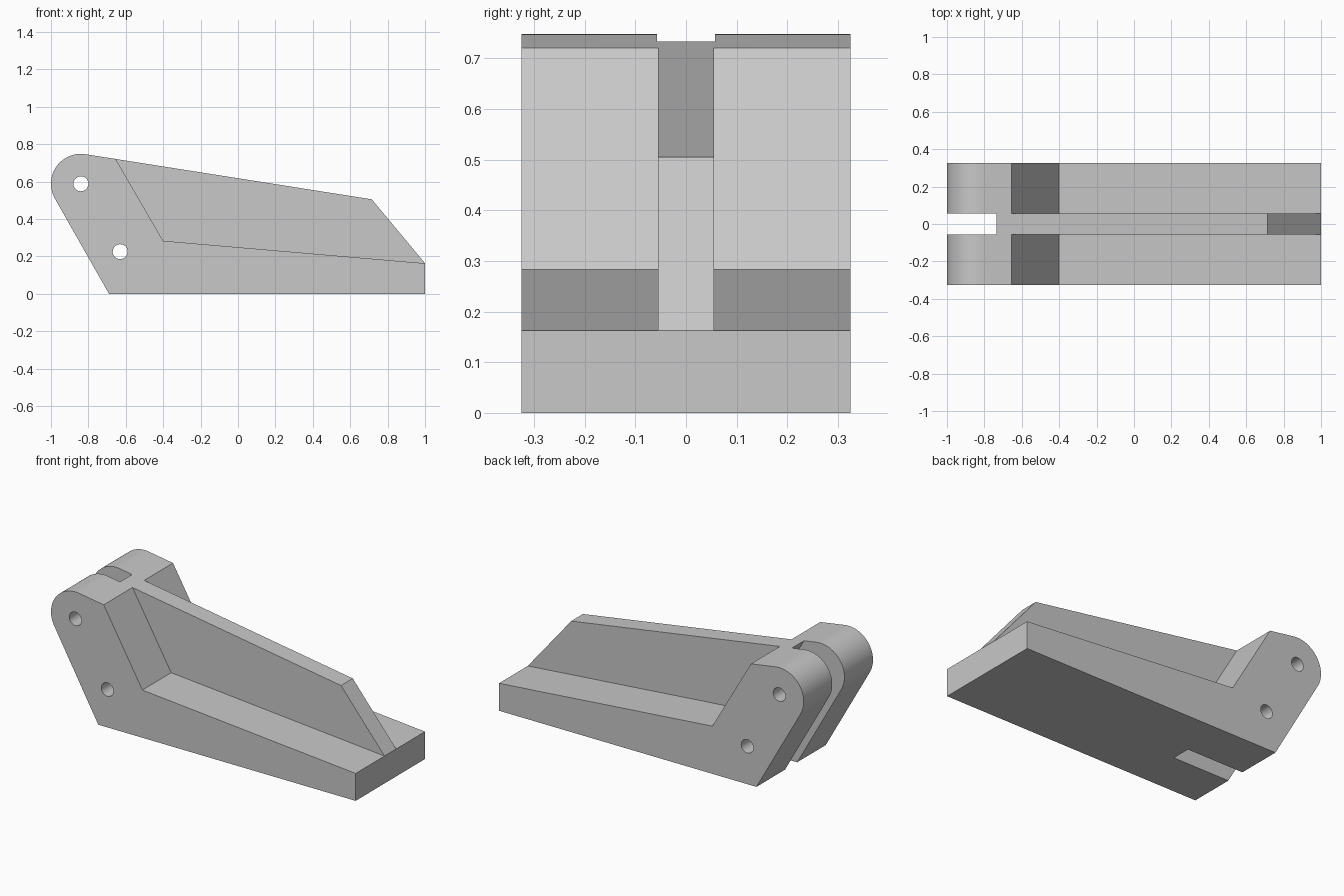
import bpy, bmesh
from math import cos, sin, radians

old = bpy.data.objects.get("Cube")
if old:
    bpy.data.objects.remove(old, do_unlink=True)

HALF_DEPTH = 0.325
FIN = 0.055
PIVOT = (-0.84, 0.588)
LOWER_HOLE = (-0.63, 0.225)
HOLE_RADIUS = 0.04
RADIUS = 0.16

grey = bpy.data.materials.new("plain grey")
grey.use_nodes = True
colour = (0.58, 0.58, 0.58, 1)
grey.diffuse_color = colour
grey.node_tree.nodes["Principled BSDF"].inputs["Base Color"].default_value = colour


def arc(centre, radius, start, end, steps):
    angles = [radians(start + (end - start) * i / steps) for i in range(steps + 1)]
    return [(centre[0] + radius * cos(a), centre[1] + radius * sin(a)) for a in angles]


def prism(name, outline, y0, y1):
    """Extrude an x-z outline from y0 to y1."""
    bm = bmesh.new()
    face = bm.faces.new([bm.verts.new((x, y0, z)) for x, z in outline])
    top = bmesh.ops.extrude_face_region(bm, geom=[face])["geom"]
    moved = [v for v in top if isinstance(v, bmesh.types.BMVert)]
    bmesh.ops.translate(bm, verts=moved, vec=(0, y1 - y0, 0))
    bmesh.ops.recalc_face_normals(bm, faces=bm.faces)
    mesh = bpy.data.meshes.new(name)
    bm.to_mesh(mesh)
    bm.free()
    mesh.materials.append(grey)
    obj = bpy.data.objects.new(name, mesh)
    bpy.context.collection.objects.link(obj)
    return obj


# Full-width side profile with the rounded hinge end
profile = [(-0.69, 0), (1, 0), (1, 0.163), (0.715, 0.505)]
profile += arc(PIVOT, RADIUS, 81, 209.6, 32)
bracket = prism("hinge_bracket", profile, -HALF_DEPTH, HALF_DEPTH)

# Pockets on both sides leave the central fin and the base plate
pocket = [(-0.40, 0.283), (1.3, 0.137), (1.3, 0.889), (-0.752, 0.889)]
cutters = [prism("pocket_cutter", pocket, side * FIN, side * 0.5) for side in (-1, 1)]

# Slanted slot between the two hinge ears
slot = [(-1.3, -0.1), (-0.263, -0.1), (-0.829, 0.9), (-1.3, 0.9)]
cutters.append(prism("slot_cutter", slot, -0.057, 0.057))

# Pin holes through the ears
for centre in (PIVOT, LOWER_HOLE):
    circle = arc(centre, HOLE_RADIUS, 0, 360, 32)[:-1]
    cutters.append(prism("pin_hole_cutter", circle, -0.5, 0.5))

for cutter in cutters:
    cutter.hide_render = True
    cut = bracket.modifiers.new("cut", "BOOLEAN")
    cut.operation = "DIFFERENCE"
    cut.solver = "EXACT"
    cut.object = cutter

# Bake the cuts and drop the cutters
bpy.context.view_layer.update()
evaluated = bracket.evaluated_get(bpy.context.evaluated_depsgraph_get())
solid = bpy.data.meshes.new_from_object(evaluated)
bracket.modifiers.clear()
bracket.data = solid
for cutter in cutters:
    bpy.data.objects.remove(cutter, do_unlink=True)

# Smooth the round end and holes, keep the corners sharp
bpy.ops.object.select_all(action="DESELECT")
bracket.select_set(True)
bpy.context.view_layer.objects.active = bracket
bpy.ops.object.shade_smooth_by_angle(angle=radians(25))
